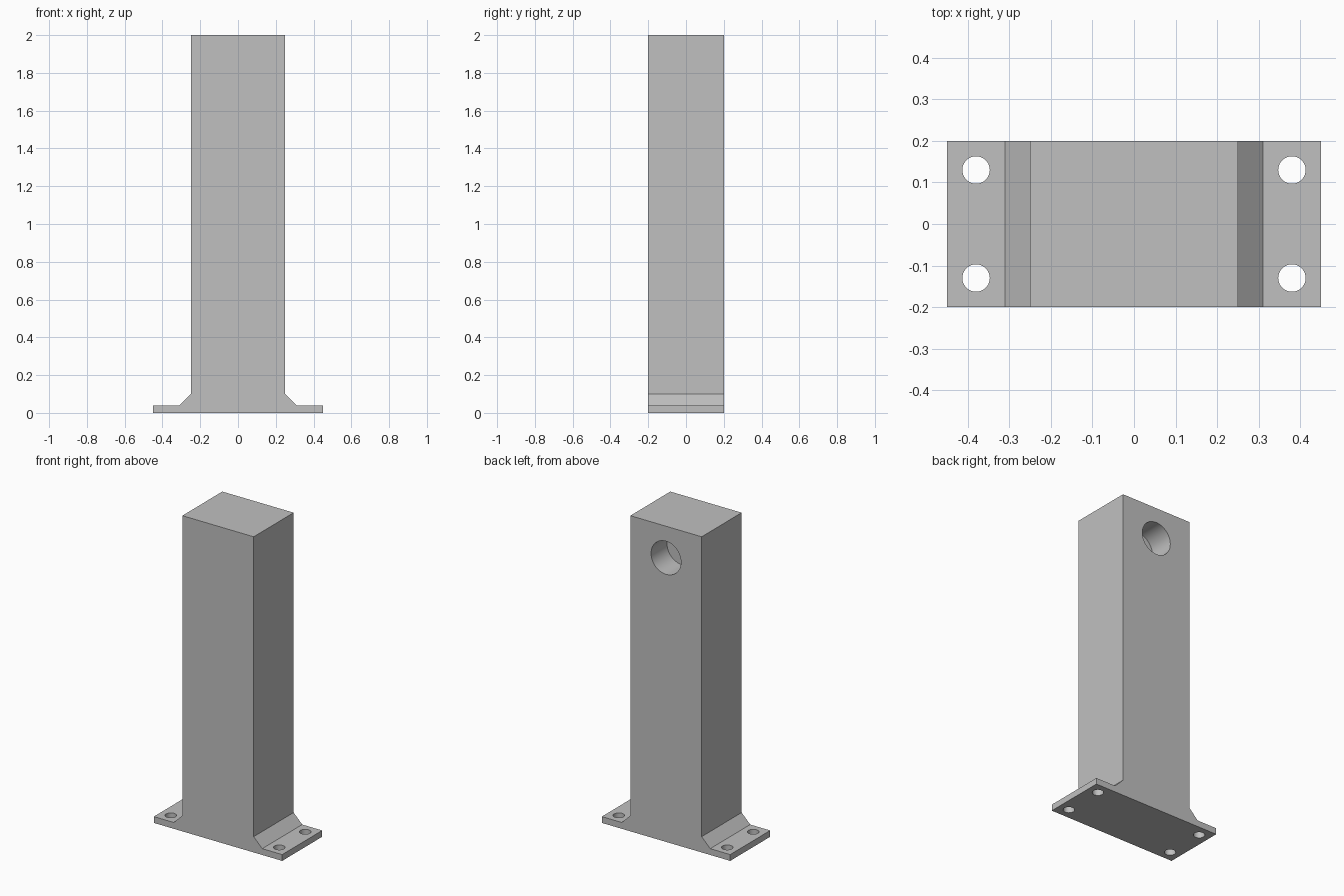
import bpy
import bmesh
from mathutils import Matrix, Vector

cube = bpy.data.objects.get("Cube")
if cube:
    bpy.data.objects.remove(cube, do_unlink=True)

grey = bpy.data.materials.new("plain grey")
grey.use_nodes = True
grey.diffuse_color = (0.53, 0.53, 0.53, 1)
grey.node_tree.nodes["Principled BSDF"].inputs["Base Color"].default_value = grey.diffuse_color

HALF_DEPTH = 0.2


def make_object(name, bm):
    bmesh.ops.recalc_face_normals(bm, faces=bm.faces)
    mesh = bpy.data.meshes.new(name)
    bm.to_mesh(mesh)
    bm.free()
    mesh.materials.append(grey)
    obj = bpy.data.objects.new(name, mesh)
    bpy.context.collection.objects.link(obj)
    return obj


def add_cylinder(bm, radius, length, centre, rotation=Matrix()):
    bmesh.ops.create_cone(bm, cap_ends=True, segments=48, radius1=radius, radius2=radius,
                          depth=length, matrix=Matrix.Translation(centre) @ rotation)


# Post with chamfered feet: half profile mirrored, then extruded front to back
half = [(0.45, 0), (0.45, 0.04), (0.31, 0.04), (0.25, 0.1), (0.25, 2)]
profile = half + [(-x, z) for x, z in reversed(half)]
bm = bmesh.new()
face = bm.faces.new([bm.verts.new((x, -HALF_DEPTH, z)) for x, z in profile])
extruded = bmesh.ops.extrude_face_region(bm, geom=[face])["geom"]
bmesh.ops.translate(bm, vec=(0, 2 * HALF_DEPTH, 0),
                    verts=[v for v in extruded if isinstance(v, bmesh.types.BMVert)])
post = make_object("post_with_base", bm)

# Cutters: four bolt holes through the feet and a blind socket in the back
bm = bmesh.new()
for x in (-0.38, 0.38):
    for y in (-0.13, 0.13):
        add_cylinder(bm, 0.033, 0.2, Vector((x, y, 0.02)))
socket_depth = 0.16
add_cylinder(bm, 0.105, 2 * socket_depth, Vector((0, HALF_DEPTH, 1.8)),
             Matrix.Rotation(1.5707963, 4, "X"))
cutter = make_object("hole_cutters", bm)
cutter.hide_render = True
cutter.hide_viewport = True

# Cut the holes and keep the result as plain mesh
cut = post.modifiers.new("holes", "BOOLEAN")
cut.operation = "DIFFERENCE"
cut.solver = "EXACT"
cut.object = cutter
bpy.context.view_layer.update()
evaluated = post.evaluated_get(bpy.context.evaluated_depsgraph_get())
post.data = bpy.data.meshes.new_from_object(evaluated)
post.modifiers.clear()
bpy.data.objects.remove(cutter, do_unlink=True)

# Smooth hole walls, sharp edges elsewhere
bpy.ops.object.select_all(action="DESELECT")
post.select_set(True)
bpy.context.view_layer.objects.active = post
bpy.ops.object.shade_smooth_by_angle(angle=0.5)
